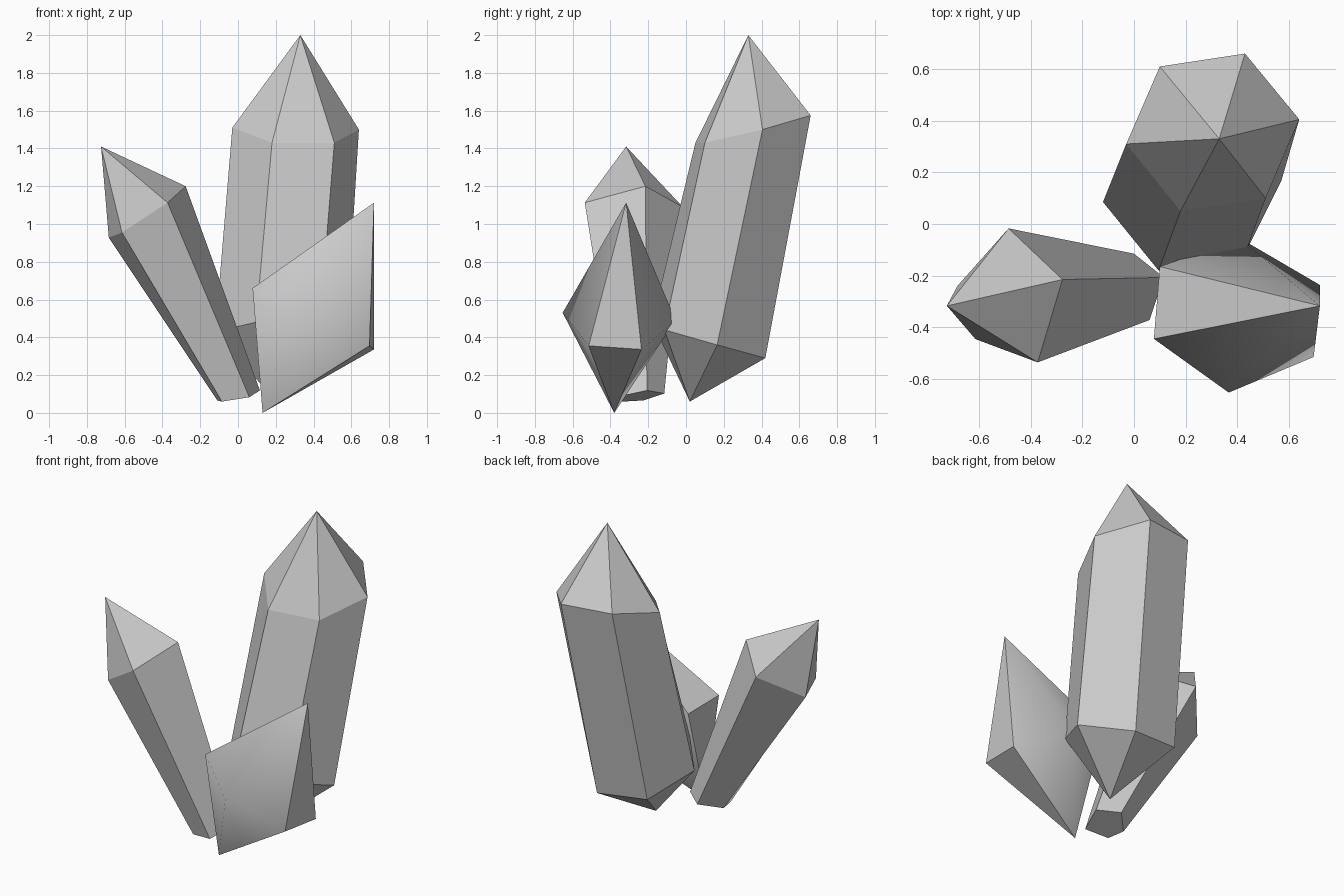
import bpy, bmesh, math

if "Cube" in bpy.data.objects:
    bpy.data.objects.remove(bpy.data.objects["Cube"])


def crystal(name, rings, tip, root=None, smooth=None):
    """Loft faceted shaft through rings, close with a tip and a root point (or flat base)."""
    bm = bmesh.new()
    loops = [[bm.verts.new(p) for p in ring] for ring in rings]
    n = len(loops[0])
    top, bottom = loops[-1], loops[0]
    tip_v = bm.verts.new(tip)
    root_v = bm.verts.new(root) if root else None
    for i in range(n):
        j = (i + 1) % n
        for lo, hi in zip(loops, loops[1:]):
            bm.faces.new((lo[i], lo[j], hi[j], hi[i]))
        bm.faces.new((top[i], top[j], tip_v))
        if root_v:
            bm.faces.new((bottom[j], bottom[i], root_v))
    if not root_v:
        bm.faces.new(bottom[::-1])
    bmesh.ops.recalc_face_normals(bm, faces=bm.faces)
    mesh = bpy.data.meshes.new(name)
    bm.to_mesh(mesh)
    bm.free()
    obj = bpy.data.objects.new(name, mesh)
    bpy.context.collection.objects.link(obj)
    if smooth:
        bpy.ops.object.select_all(action='DESELECT')
        obj.select_set(True)
        bpy.context.view_layer.objects.active = obj
        bpy.ops.object.shade_smooth_by_angle(angle=math.radians(smooth))
    return obj


# Tall six-sided crystal, pointed at both ends
crystal("tall_crystal",
        [[(-.12, .085, .43), (.095, -.18, .48), (.43, -.115, .44),
          (.57, .165, .36), (.34, .42, .29), (.01, .38, .32)],
         [(-.03, .31, 1.51), (.18, .05, 1.43), (.51, .10, 1.43),
          (.64, .405, 1.50), (.43, .66, 1.575), (.10, .61, 1.58)]],
        tip=(.33, .33, 2.0), root=(.20, .02, .06))

# Leaning five-sided crystal that flares upwards from a flat base
crystal("leaning_crystal",
        [[(.116, -.207, .119), (.06, -.372, .083), (-.085, -.335, .06),
          (-.11, -.226, .066), (0, -.115, .103)][::-1],
         [(-.277, -.215, 1.2), (-.373, -.536, 1.113), (-.614, -.446, .955),
          (-.684, -.24, .928), (-.486, -.017, 1.09)][::-1]],
        tip=(-.725, -.317, 1.41))

# Short double-pointed crystal in front
crystal("short_crystal",
        [[(.077, -.445, .66), (.367, -.653, .53), (.696, -.515, .355),
          (.72, -.236, .336), (.41, -.055, .49), (.10, -.165, .64)]],
        tip=(.72, -.317, 1.113), root=(.13, -.38, 0), smooth=50)
